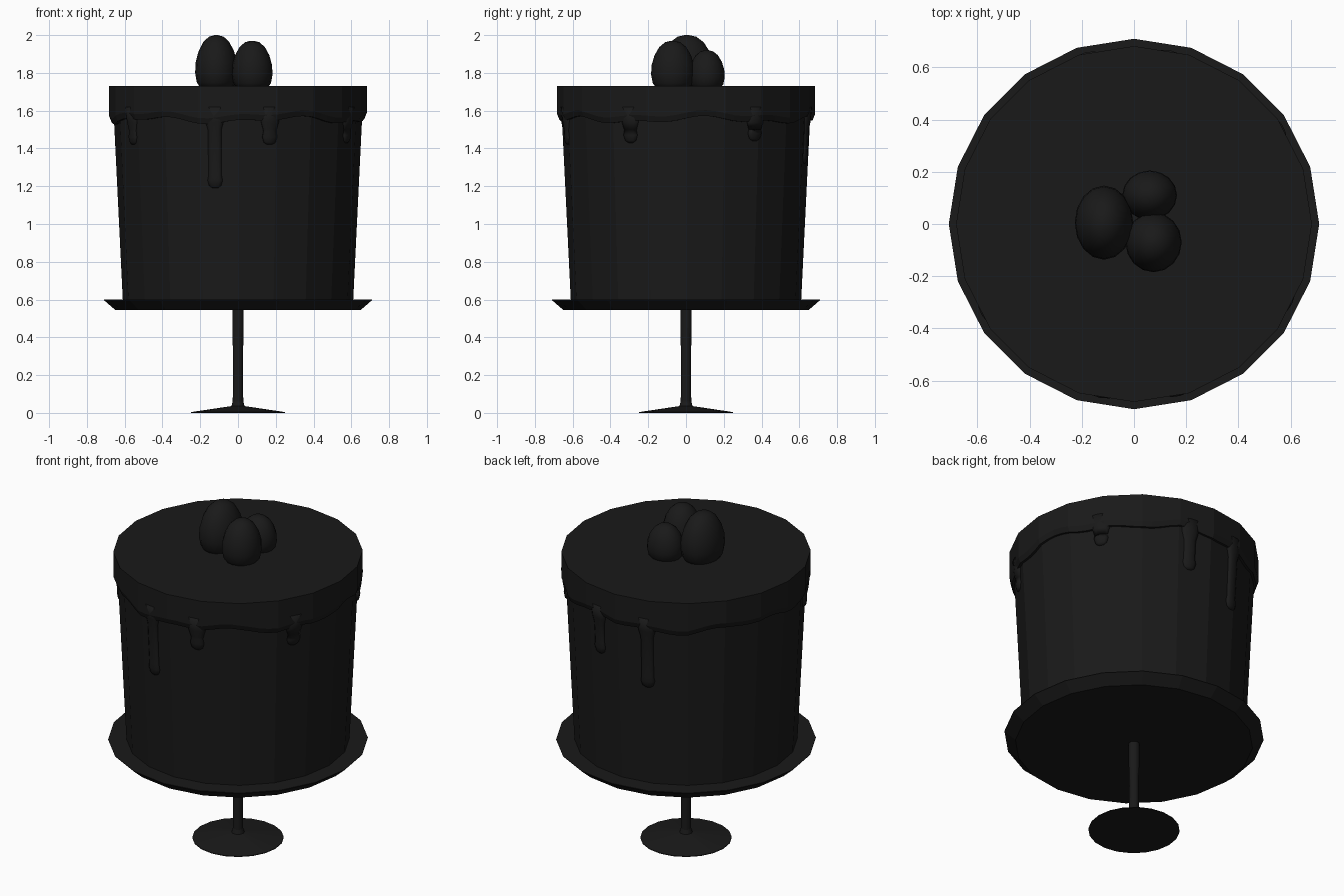
import bpy, bmesh, math
from mathutils import Vector

if "Cube" in bpy.data.objects:
    bpy.data.objects.remove(bpy.data.objects["Cube"])

SIDES = 20
dark = bpy.data.materials.new("dark_glaze")
dark.diffuse_color = (0.01, 0.01, 0.01, 1)
dark.use_nodes = True
dark.node_tree.nodes["Principled BSDF"].inputs["Base Color"].default_value = dark.diffuse_color


def finish(name, bm, smooth=False):
    bmesh.ops.recalc_face_normals(bm, faces=bm.faces)
    me = bpy.data.meshes.new(name)
    bm.to_mesh(me)
    bm.free()
    me.materials.append(dark)
    for p in me.polygons:
        p.use_smooth = smooth
    ob = bpy.data.objects.new(name, me)
    bpy.context.collection.objects.link(ob)
    return ob


def bridge(bm, rings):
    for a, b in zip(rings, rings[1:]):
        n = len(a)
        for i in range(n):
            j = (i + 1) % n
            bm.faces.new((a[i], a[j], b[j], b[i]))


def lathe(name, profile, sides=SIDES, place=(0, 0), scale=(1, 1), smooth=False):
    """Stack of (radius, z) rings, capped at both ends."""
    bm = bmesh.new()
    rings = []
    for r, z in profile:
        angles = [2 * math.pi * i / sides for i in range(sides)]
        rings.append([bm.verts.new((place[0] + r * scale[0] * math.cos(a),
                                    place[1] + r * scale[1] * math.sin(a), z)) for a in angles])
    bridge(bm, rings)
    bm.faces.new(rings[0])
    bm.faces.new(rings[-1])
    return finish(name, bm, smooth)


# Pedestal and cake body
lathe("stand", [(0.25, 0), (0.25, 0.004), (0.035, 0.036), (0.028, 0.06), (0.026, 0.28),
                (0.03, 0.45), (0.03, 0.545), (0.65, 0.545), (0.71, 0.597), (0.71, 0.6)])
lathe("cake", [(0.61, 0.6), (0.657, 1.56), (0.657, 1.70)])


# Icing cap with an uneven lower edge
def polygon_radius(r, a):
    step = 2 * math.pi / SIDES
    return r * math.cos(step / 2) / math.cos(a % step - step / 2)


bm = bmesh.new()
count = SIDES * 4
rings = [[], [], [], []]
for i in range(count):
    a = 2 * math.pi * i / count
    edge = 1.55 + 0.013 * math.sin(5 * a + 0.8) + 0.01 * math.sin(11 * a)
    for ring, (r, z) in zip(rings, ((0.64, edge), (0.67, edge), (0.682, edge + 0.03), (0.682, 1.73))):
        pr = polygon_radius(r, a)
        ring.append(bm.verts.new((pr * math.cos(a), pr * math.sin(a), z)))
bridge(bm, rings)
bm.faces.new(rings[-1])
bm.faces.new(rings[0])
finish("icing", bm)


# Flattened drips running down the side: (azimuth in degrees, lowest z)
def drip(name, azimuth, low):
    a = math.radians(azimuth)
    out = Vector((math.cos(a), math.sin(a), 0))
    side = Vector((-math.sin(a), math.cos(a), 0))
    bm = bmesh.new()
    rings = []
    for z, w in ((1.62, 0.06), (1.54, 0.05), (1.50, 0.038), (low + 0.07, 0.036),
                 (low + 0.04, 0.042), (low + 0.012, 0.033), (low, 0.014)):
        r = polygon_radius(0.61 + (z - 0.6) * 0.049, a)
        ring = []
        for k in range(10):
            t = 2 * math.pi * k / 10
            p = out * (r + 0.45 * w * math.cos(t)) + side * (w * math.sin(t))
            ring.append(bm.verts.new((p.x, p.y, z)))
        rings.append(ring)
    bridge(bm, rings)
    bm.faces.new(rings[0])
    bm.faces.new(rings[-1])
    finish(name, bm, True)


for n, (azimuth, low) in enumerate(((-149, 1.42), (-101, 1.19), (-75, 1.42), (-27, 1.43),
                                    (34, 1.44), (78, 1.32), (106, 1.19))):
    drip(f"drip_{n + 1}", azimuth, low)

# Berries: widest low down, rounded at the tip
shape = ((0.72, 0), (0.92, 0.12), (1.0, 0.3), (0.97, 0.5), (0.84, 0.7),
         (0.62, 0.87), (0.35, 0.97), (0.08, 1.0))
for n, (x, y, rx, ry, top) in enumerate(((-0.115, 0.005, 0.112, 0.142, 2.0),
                                         (0.075, -0.07, 0.108, 0.115, 1.97),
                                         (0.06, 0.11, 0.105, 0.095, 1.92))):
    lathe(f"berry_{n + 1}", [(r, 1.715 + h * (top - 1.715)) for r, h in shape],
          16, (x, y), (rx, ry), True)
